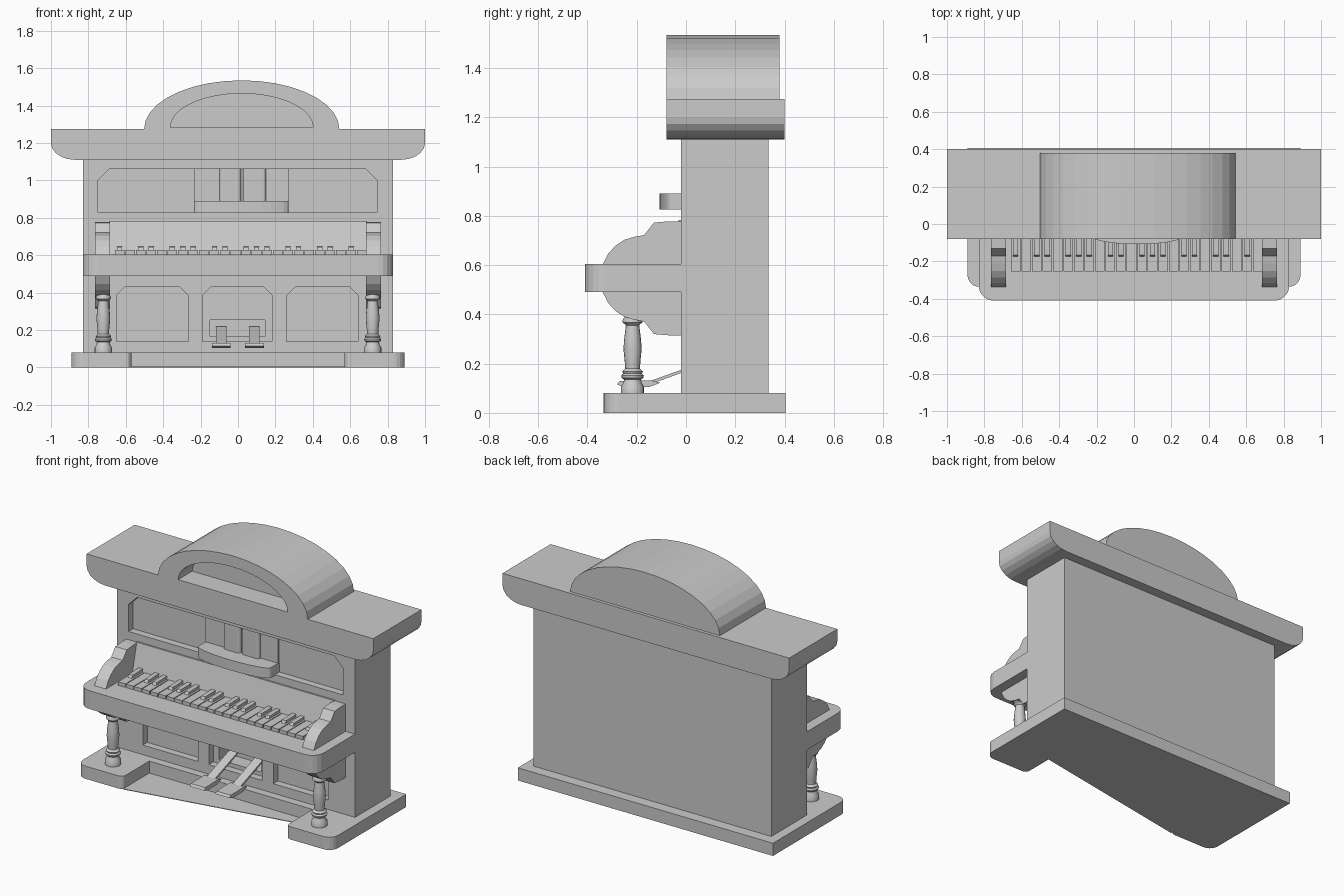
import bpy, bmesh, math

if "Cube" in bpy.data.objects:
    bpy.data.objects.remove(bpy.data.objects["Cube"])


def finish(name, bm):
    bmesh.ops.recalc_face_normals(bm, faces=bm.faces[:])
    me = bpy.data.meshes.new(name)
    bm.to_mesh(me)
    bm.free()
    ob = bpy.data.objects.new(name, me)
    bpy.context.collection.objects.link(ob)
    return ob


def prism(name, pts, axis, a, b):
    """Extrude a 2D outline along an axis from a to b."""
    place = {'x': lambda p, t: (t, p[0], p[1]),
             'y': lambda p, t: (p[0], t, p[1]),
             'z': lambda p, t: (p[0], p[1], t)}[axis]
    bm = bmesh.new()
    lo = [bm.verts.new(place(p, a)) for p in pts]
    hi = [bm.verts.new(place(p, b)) for p in pts]
    bm.faces.new(lo)
    bm.faces.new(hi)
    n = len(pts)
    for i in range(n):
        j = (i + 1) % n
        bm.faces.new((lo[i], lo[j], hi[j], hi[i]))
    return finish(name, bm)


def rect(x0, x1, y0, y1):
    return [(x0, y0), (x1, y0), (x1, y1), (x0, y1)]


def box(name, x0, x1, y0, y1, z0, z1):
    return prism(name, rect(x0, x1, y0, y1), 'z', z0, z1)


def arc(cx, cy, rx, ry, a0, a1, n):
    angles = [math.radians(a0 + (a1 - a0) * i / n) for i in range(n + 1)]
    return [(cx + rx * math.cos(t), cy + ry * math.sin(t)) for t in angles]


def panel(x0, x1, z0, z1, c):
    return [(x0, z0), (x1, z0), (x1, z1 - c), (x1 - c, z1), (x0 + c, z1), (x0, z1 - c)]


def activate(ob):
    bpy.ops.object.select_all(action='DESELECT')
    ob.select_set(True)
    bpy.context.view_layer.objects.active = ob


def cut(ob, cutter):
    m = ob.modifiers.new("cut", 'BOOLEAN')
    m.operation = 'DIFFERENCE'
    m.solver = 'EXACT'
    m.object = cutter
    activate(ob)
    bpy.ops.object.modifier_apply(modifier=m.name)
    bpy.data.objects.remove(cutter, do_unlink=True)


def lathe(name, profile, x, y, n=16):
    bm = bmesh.new()
    rings = [[bm.verts.new((x + r * math.cos(2 * math.pi * i / n),
                            y + r * math.sin(2 * math.pi * i / n), z)) for i in range(n)]
             for r, z in profile]
    for r0, r1 in zip(rings, rings[1:]):
        for i in range(n):
            j = (i + 1) % n
            bm.faces.new((r0[i], r0[j], r1[j], r1[i]))
    bm.faces.new(rings[0])
    bm.faces.new(rings[-1])
    ob = finish(name, bm)
    activate(ob)
    bpy.ops.object.shade_smooth_by_angle(angle=math.radians(35))
    return ob


# Plinth with two rounded feet and a notch between them
half = ([(0.57, -0.07)] + arc(0.60, -0.305, 0.03, 0.03, 180, 270, 4)
        + arc(0.83, -0.275, 0.06, 0.06, 270, 360, 5) + [(0.89, 0.405)])
prism("plinth", half + [(-x, y) for x, y in reversed(half)], 'z', 0, 0.08)
prism("plinth_floor", [(-0.57, -0.33), (0.57, -0.125), (0.57, -0.06), (-0.57, -0.06)],
      'z', 0, 0.004)

# Cabinet with recessed front panels
cabinet = box("cabinet", -0.83, 0.83, -0.02, 0.335, 0.078, 1.115)
recesses = [panel(-0.75, 0.745, 0.83, 1.06, 0.06), panel(-0.65, -0.265, 0.14, 0.43, 0.045),
            panel(-0.19, 0.182, 0.14, 0.43, 0.045), panel(0.26, 0.642, 0.14, 0.43, 0.045)]
for pts in recesses:
    cut(cabinet, prism("cutter", pts, 'y', -0.1, 0.025))
cut(cabinet, box("cutter", -0.15, 0.145, -0.1, 0.12, 0.165, 0.255))

# Cornice with rounded lower corners
side = arc(0.87, 1.20, 0.13, 0.09, 270, 360, 5) + [(1.0, 1.275)]
prism("cornice", side + [(-x, z) for x, z in reversed(side)], 'y', -0.08, 0.40)

# Arched pediment with a recessed front
pediment = prism("pediment", arc(0.02, 1.275, 0.522, 0.26, 0, 180, 18), 'y', -0.08, 0.38)
cut(pediment, prism("cutter", arc(0.02, 1.283, 0.382, 0.182, 0, 180, 18), 'y', -0.2, 0.06))

# Key shelf with rounded front corners
prism("key_shelf", arc(-0.75, -0.33, 0.08, 0.08, 180, 270, 5)
      + arc(0.75, -0.33, 0.08, 0.08, 270, 360, 5) + [(0.83, -0.01), (-0.83, -0.01)],
      'z', 0.49, 0.605)

# Cheeks, brackets and turned legs on both sides
cheek = [(-0.01, 0.60), (-0.01, 0.778), (-0.07, 0.778), (-0.13, 0.773), (-0.17, 0.722),
         (-0.21, 0.715), (-0.25, 0.703), (-0.285, 0.68), (-0.315, 0.648), (-0.34, 0.60)]
leg = [(0.047, 0.079), (0.047, 0.105), (0.037, 0.122), (0.034, 0.135), (0.044, 0.142),
       (0.046, 0.152), (0.038, 0.16), (0.042, 0.168), (0.030, 0.18), (0.032, 0.21),
       (0.037, 0.26), (0.034, 0.30), (0.027, 0.355), (0.033, 0.362), (0.040, 0.367),
       (0.040, 0.377), (0.033, 0.39)]
for s, label in ((-1, "left"), (1, "right")):
    x0, x1 = sorted((s * 0.685, s * 0.765))
    prism("cheek_" + label, cheek, 'x', x0, x1)
    prism("bracket_" + label, [(y, 1.093 - z) for y, z in cheek], 'x', x0, x1)
    lathe("leg_" + label, leg, s * 0.72, -0.217)

# Sloped fallboard behind the keys
prism("fallboard", [(-0.01, 0.60), (-0.01, 0.783), (-0.03, 0.783), (-0.075, 0.60)],
      'x', -0.69, 0.69)

# Keyboard
step = 0.0563
for i in range(24):
    x = -0.661 + i * step
    box("white_key", x + 0.0025, x + step - 0.0025, -0.255, -0.05, 0.60, 0.627)
for i in (0, 2, 3, 5, 6, 7, 9, 10, 12, 13, 14, 16, 17, 19, 20, 22):
    x = -0.633 + i * step
    prism("black_key", [(-0.05, 0.62), (-0.05, 0.646), (-0.165, 0.643), (-0.178, 0.62)],
          'x', x - 0.014, x + 0.014)

# Player niche: backing plate, two rounded rolls and a bowed tray
box("niche_plate", -0.235, 0.27, 0.012, 0.04, 0.87, 1.06)
for a, b in ((-0.10, 0.017), (0.027, 0.15)):
    r = 0.018
    prism("roll_door", arc(a + r, r - 0.008, r, r, 180, 270, 4)
          + arc(b - r, r - 0.008, r, r, 270, 360, 4) + [(b, 0.04), (a, 0.04)],
          'z', 0.88, 1.06)
prism("tray", arc(0.018, -0.06, 0.253, 0.048, 180, 360, 14) + [(0.271, 0.03), (-0.235, 0.03)],
      'z', 0.825, 0.89)

# Pedals: a flat pad with a sloping arm
for x in (-0.09, 0.088):
    prism("pedal_pad", [(-0.28, 0.115), (-0.25, 0.105), (-0.15, 0.105), (-0.105, 0.122),
                        (-0.14, 0.132), (-0.27, 0.13)], 'x', x - 0.05, x + 0.05)
    prism("pedal_arm", [(-0.15, 0.115), (0.10, 0.205), (0.10, 0.218), (-0.15, 0.128)],
          'x', x - 0.028, x + 0.028)
